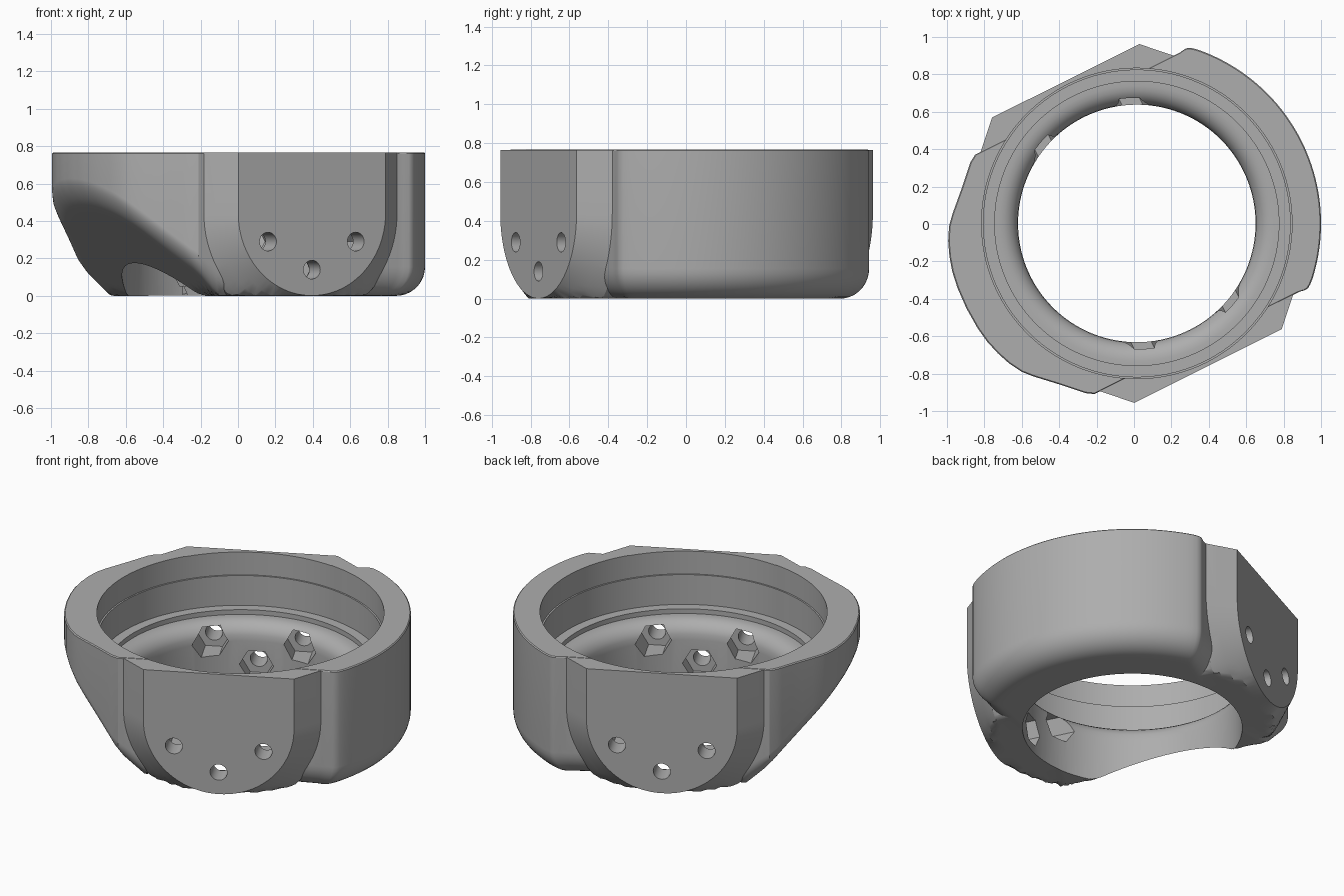
import bpy, bmesh, math
from mathutils import Matrix

if "Cube" in bpy.data.objects:
    bpy.data.objects.remove(bpy.data.objects["Cube"], do_unlink=True)

TOP = 0.767
BORE = 0.635

gray = bpy.data.materials.new("plain gray")
gray.use_nodes = True
gray.diffuse_color = (0.42, 0.42, 0.42, 1)
gray.node_tree.nodes["Principled BSDF"].inputs["Base Color"].default_value = (0.42, 0.42, 0.42, 1)


def make_object(name, bm):
    bmesh.ops.recalc_face_normals(bm, faces=bm.faces[:])
    mesh = bpy.data.meshes.new(name)
    bm.to_mesh(mesh)
    bm.free()
    mesh.materials.append(gray)
    obj = bpy.data.objects.new(name, mesh)
    bpy.context.collection.objects.link(obj)
    return obj


def loft(name, loops):
    """Skin a stack of equal closed loops and cap both ends."""
    bm = bmesh.new()
    rings = [[bm.verts.new(p) for p in loop] for loop in loops]
    n = len(rings[0])
    for a, b in zip(rings, rings[1:]):
        for i in range(n):
            j = (i + 1) % n
            bm.faces.new((a[i], a[j], b[j], b[i]))
    bm.faces.new(rings[0])
    bm.faces.new(rings[-1])
    return make_object(name, bm)


def combine(target, tool, operation):
    mod = target.modifiers.new(operation.title(), 'BOOLEAN')
    mod.operation = operation
    mod.solver = 'EXACT'
    mod.object = tool
    bpy.ops.object.select_all(action='DESELECT')
    bpy.context.view_layer.objects.active = target
    target.select_set(True)
    bpy.ops.object.modifier_apply(modifier=mod.name)
    bpy.data.objects.remove(tool, do_unlink=True)


# Body outline, one half: round side, groove flat, then the squarer side
half = [(0.985 * math.cos(math.radians(a)), 0.985 * math.sin(math.radians(a))) for a in range(0, 45, 2)]
corners = [(0.685, 0.705), (0.665, 0.718), (0.645, 0.72), (0.615, 0.715), (-0.61, 0.715),
           (-0.65, 0.69), (-0.75, 0.59), (-0.86, 0.485), (-0.905, 0.435), (-0.945, 0.365),
           (-0.975, 0.29), (-0.998, 0.21), (-1.012, 0.12), (-1.018, 0.0)]
for (x, y) in corners:
    px, py = half[-1]
    steps = max(1, round(math.hypot(x - px, y - py) / 0.035))
    half += [(px + (x - px) * k / steps, py + (y - py) * k / steps) for k in range(1, steps + 1)]
outline = half + [(x, -y) for x, y in half[-2:0:-1]]


def floor_z(x):
    """Flat underside that ramps up at 45 degrees on one side."""
    return max(0.0, -x - 0.46)


def underside_loop(angle):
    """One loop of the rounded lower edge, softer on the flat side."""
    pts = []
    for x, y in outline:
        r = math.hypot(x, y)
        blend = min(1.0, max(0.0, (-x - 0.35) / 0.3))
        fillet = 0.155 - 0.085 * blend
        s = (r - fillet * (1 - math.cos(angle))) / r
        pts.append((x * s, y * s, floor_z(x * s) + fillet * (1 - math.sin(angle))))
    return pts


loops = [[(x * 0.994, y * 0.994, TOP) for x, y in outline],
         [(x, y, TOP - 0.006) for x, y in outline]]
loops += [underside_loop(math.radians(a)) for a in range(0, 91, 10)]
edge = loops[-1]
for k in range(1, 11):
    ring = []
    for x, y, z in edge:
        r = math.hypot(x, y)
        s = (r + (0.44 - r) * k / 10) / r
        ring.append((x * s, y * s, floor_z(x * s)))
    loops.append(ring)
body = loft("ring_body", loops)


# Arched mounting pads with 45 degree sides
def arch(y, grow):
    r = 0.44 + grow
    pts = [(-r, y, TOP - 0.002)]
    for k in range(49):
        a = math.pi + math.pi * k / 48
        pts.append((r * math.cos(a), y, max(0.0015, 0.441 + r * math.sin(a))))
    return pts + [(r, y, TOP - 0.002)]


for side in (1, -1):
    pad = loft("mounting_pad", [arch(side * y, g) for y, g in
                                ((0.852, 0), (0.80, 0.052), (0.76, 0.092), (0.715, 0.137),
                                 (0.685, 0.16), (0.58, 0.165))])
    combine(body, pad, 'UNION')

# Stepped bore with a rounded inner lip
profile = [(BORE, -0.1), (BORE, 0.29)]
profile += [(BORE + 0.1 * (1 - math.cos(math.radians(a))), 0.30 + 0.1 * math.sin(math.radians(a)))
            for a in range(15, 91, 15)]
profile += [(0.76, 0.40), (0.76, 0.43), (0.82, 0.43), (0.82, 0.62), (0.83, 0.62), (0.83, 0.9)]
SEG = 144
bore = loft("bore_cutter", [[(r * math.cos(math.tau * i / SEG), r * math.sin(math.tau * i / SEG), z)
                             for i in range(SEG)] for r, z in profile])
combine(body, bore, 'DIFFERENCE')


# Screw holes and hexagonal nut pockets behind each pad
def prism(name, sides, radius, x, z, y0, y1):
    bm = bmesh.new()
    turn = math.pi / 6 if sides == 6 else 0
    m = (Matrix.Translation((x, (y0 + y1) / 2, z)) @ Matrix.Rotation(math.pi / 2, 4, 'X')
         @ Matrix.Rotation(turn, 4, 'Z'))
    bmesh.ops.create_cone(bm, cap_ends=True, segments=sides, radius1=radius, radius2=radius,
                          depth=abs(y1 - y0), matrix=m)
    return make_object(name, bm)


for side in (1, -1):
    for x, z in ((-0.262, 0.29), (0, 0.14), (0.262, 0.29)):
        combine(body, prism("hole_cutter", 32, 0.05, x, z, side * 0.5, side * 1.0), 'DIFFERENCE')
        combine(body, prism("nut_cutter", 6, 0.1, x, z, side * 0.4, side * 0.72), 'DIFFERENCE')

# Turn the ring to its resting direction and shade it
body.data.transform(Matrix.Translation((0.015, 0.003, 0)) @ Matrix.Rotation(math.radians(26.5), 4, 'Z'))
bpy.ops.object.select_all(action='DESELECT')
body.select_set(True)
bpy.context.view_layer.objects.active = body
bpy.ops.object.shade_smooth_by_angle(angle=math.radians(28))
